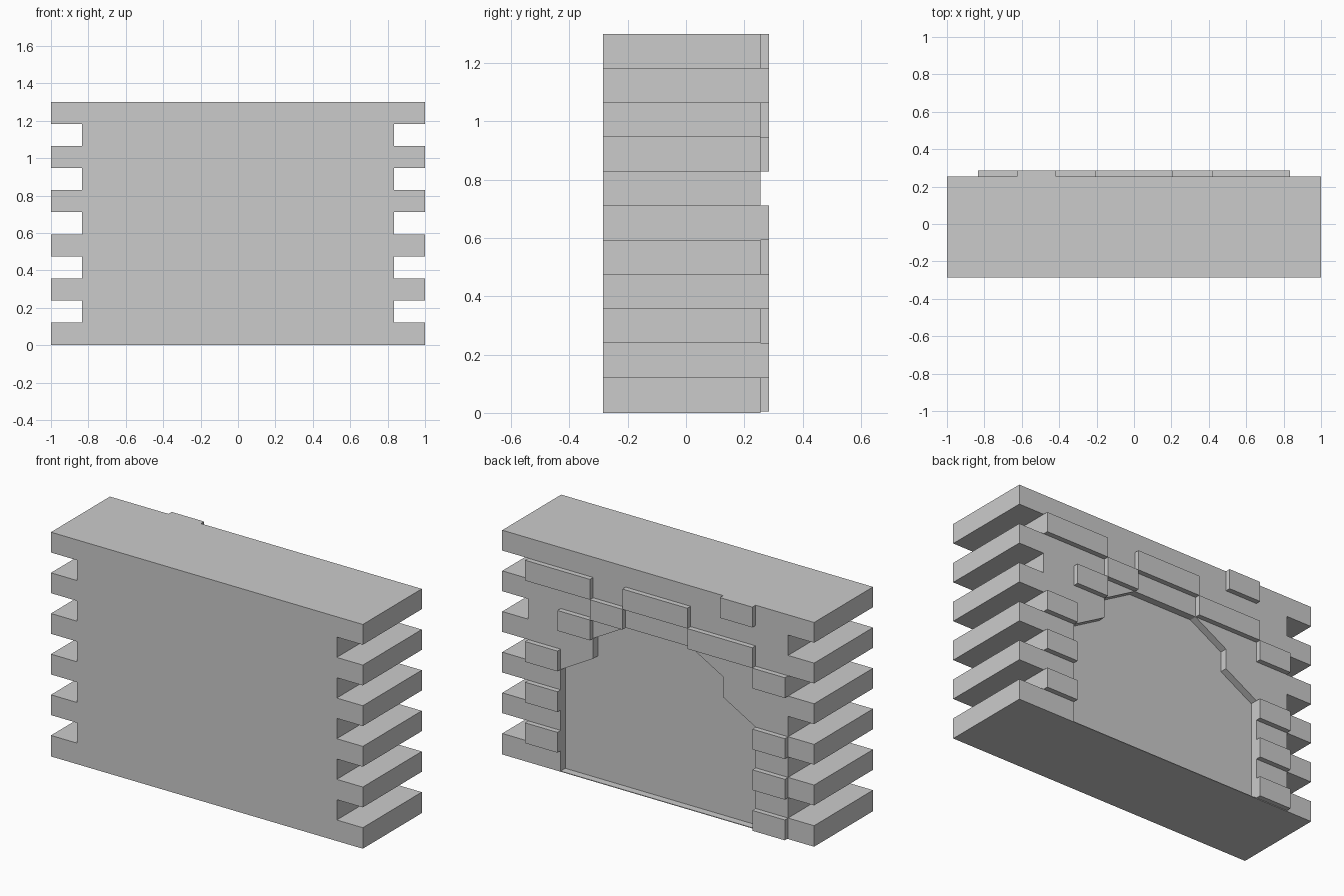
import bpy, bmesh

if "Cube" in bpy.data.objects:
    bpy.data.objects.remove(bpy.data.objects["Cube"])

SILL = 0.004                     # thin floor strip under the archway
ROWS = 11
ROW_H = (1.3 - SILL) / ROWS
HALF = 0.2083                    # half a brick length
FRONT, BACK, PROUD = -0.285, 0.255, 0.285
RECESS = 0.042


def row_z(i):
    return SILL + ROW_H * i


def prism(name, outline, y0, y1):
    """Extrude an (x, z) outline from y0 to y1."""
    bm = bmesh.new()
    face = bm.faces.new([bm.verts.new((x, y0, z)) for x, z in outline])
    ext = bmesh.ops.extrude_face_region(bm, geom=[face])
    verts = [v for v in ext["geom"] if isinstance(v, bmesh.types.BMVert)]
    bmesh.ops.translate(bm, vec=(0, y1 - y0, 0), verts=verts)
    bmesh.ops.recalc_face_normals(bm, faces=bm.faces)
    mesh = bpy.data.meshes.new(name)
    bm.to_mesh(mesh)
    bm.free()
    obj = bpy.data.objects.new(name, mesh)
    bpy.context.collection.objects.link(obj)
    return obj


def mirrored(half):
    """Close a right-hand outline with its mirror image."""
    return half + [(-x, z) for x, z in reversed(half)]


# Wall body: courses alternate long and short, toothing both ends
half = []
for i in range(ROWS):
    w = 4 * HALF if i % 2 else 1.0
    half += [(w, row_z(i) if i else 0.0), (w, row_z(i + 1))]
wall = prism("wall", mirrored(half), FRONT, BACK)

# Shallow bricked-up archway in the back face, stepped to the brick module
arch = [(3 * HALF, SILL), (3 * HALF, row_z(5)), (2 * HALF, row_z(6)),
        (2 * HALF, row_z(7)), (HALF, row_z(8))]
cutter = prism("arch_cutter", mirrored(arch), BACK - RECESS, BACK + 0.1)
cutter.hide_render = True
mod = wall.modifiers.new("archway", 'BOOLEAN')
mod.operation = 'DIFFERENCE'
mod.solver = 'EXACT'
mod.object = cutter
bpy.context.view_layer.objects.active = wall
bpy.ops.object.modifier_apply(modifier=mod.name)
bpy.data.objects.remove(cutter)

# Proud bricks on the back: (course, start, end) in half bricks
bricks = [(10, -3, -2), (9, 2, 4), (9, -1, 1), (8, 1, 2), (8, -3, -1),
          (7, 2, 3), (7, -4, -3)]
bricks += [(r, 3, 4) for r in (1, 3, 5)]       # one jamb
bricks += [(r, -4, -3) for r in (0, 2, 4)]     # opposite jamb
for row, a, b in bricks:
    x0, x1 = a * HALF, b * HALF
    z0, z1 = row_z(row), row_z(row + 1)
    prism("proud_brick", [(x0, z0), (x1, z0), (x1, z1), (x0, z1)], BACK, PROUD)
